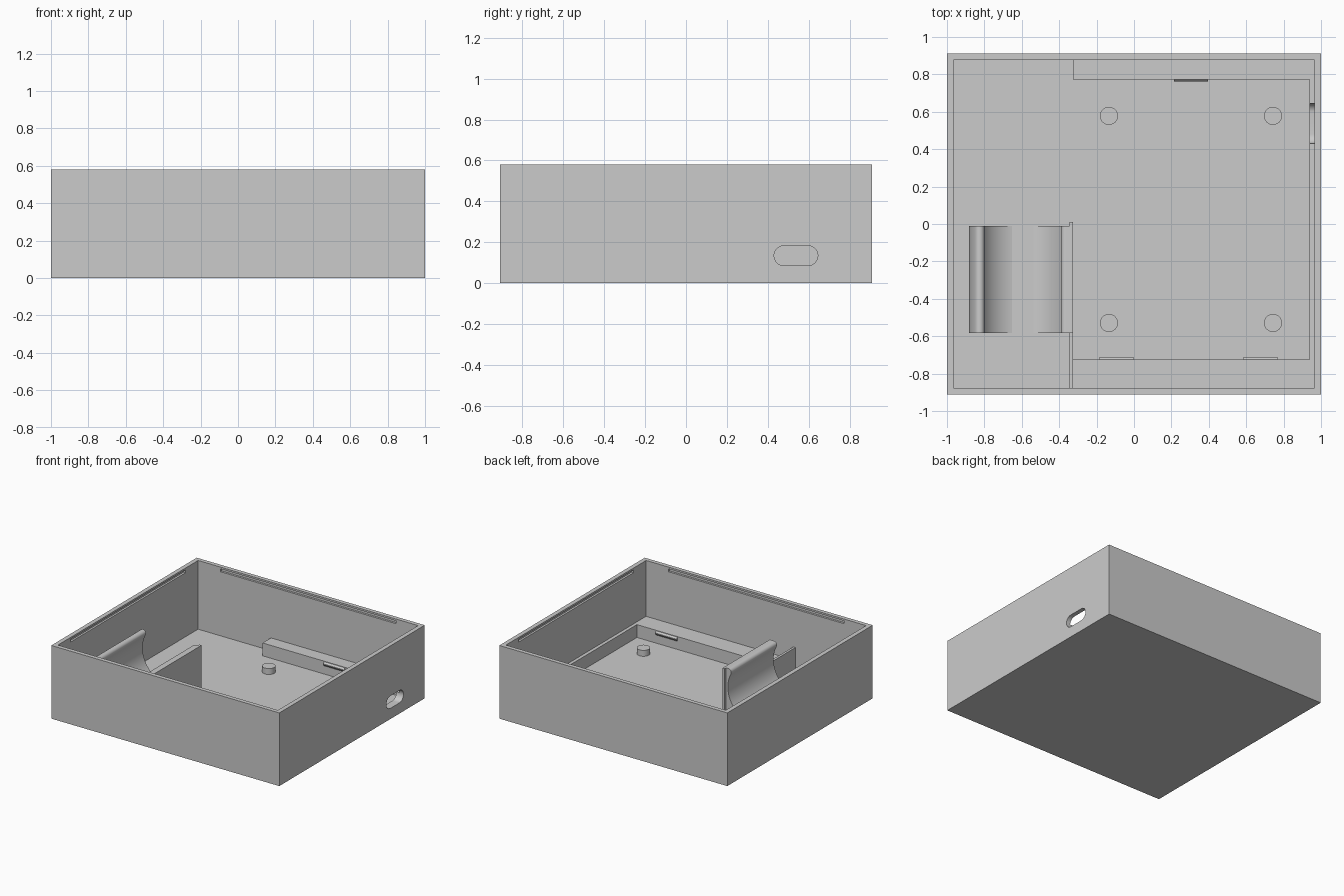
import bpy, bmesh, math
from mathutils import Vector

if "Cube" in bpy.data.objects:
    bpy.data.objects.remove(bpy.data.objects["Cube"])

grey = bpy.data.materials.new("plain_grey")
grey.diffuse_color = (0.6, 0.6, 0.6, 1)
grey.use_nodes = True
grey.node_tree.nodes["Principled BSDF"].inputs["Base Color"].default_value = grey.diffuse_color

W, D, H = 1.0, 0.911, 0.58       # outer half width, half depth, height
IW, ID, FLOOR = 0.965, 0.878, 0.035   # inner half sizes and floor level
E = 0.005                        # small embed so that parts join


def prism(name, pts, axis, a, b):
    """Extrude a 2D outline along an axis from a to b."""
    def place(p, t):
        return {"x": (t, p[0], p[1]), "y": (p[0], t, p[1]), "z": (p[0], p[1], t)}[axis]
    bm = bmesh.new()
    face = bm.faces.new([bm.verts.new(place(p, a)) for p in pts])
    ext = bmesh.ops.extrude_face_region(bm, geom=[face])
    shift = Vector(place((0, 0), b - a))
    for v in ext["geom"]:
        if isinstance(v, bmesh.types.BMVert):
            v.co += shift
    bmesh.ops.recalc_face_normals(bm, faces=bm.faces)
    mesh = bpy.data.meshes.new(name)
    bm.to_mesh(mesh)
    bm.free()
    mesh.materials.append(grey)
    ob = bpy.data.objects.new(name, mesh)
    bpy.context.collection.objects.link(ob)
    return ob


def box(name, x0, x1, y0, y1, z0, z1):
    return prism(name, [(x0, y0), (x1, y0), (x1, y1), (x0, y1)], "z", z0, z1)


def cut(ob, cutter):
    """Subtract a cutter, then remove it."""
    mod = ob.modifiers.new("cut", "BOOLEAN")
    mod.operation, mod.solver, mod.object = "DIFFERENCE", "EXACT", cutter
    bpy.context.view_layer.objects.active = ob
    bpy.ops.object.modifier_apply(modifier=mod.name)
    bpy.data.objects.remove(cutter)


def smooth(ob):
    bpy.ops.object.select_all(action="DESELECT")
    ob.select_set(True)
    bpy.context.view_layer.objects.active = ob
    bpy.ops.object.shade_smooth_by_angle(angle=math.radians(30))


def arc(cx, cz, r, a0, a1, n):
    return [(cx + r * math.cos(math.radians(a0 + (a1 - a0) * i / n)),
             cz + r * math.sin(math.radians(a0 + (a1 - a0) * i / n))) for i in range(n + 1)]


def port_cutter():
    """Rounded slot through the right wall."""
    y, z, r, half = 0.538, 0.134, 0.049, 0.058
    pts = arc(y + half, z, r, -90, 90, 16) + arc(y - half, z, r, 90, 270, 16)
    return prism("port_cutter", pts, "x", 0.9, 1.1)


# Open tray with lid grooves near the rim and a side port
tray = box("tray", -W, W, -D, D, 0, H)
cut(tray, box("cavity", -IW, IW, -ID, ID, FLOOR, H + 0.1))
for s in (-1, 1):
    y0, y1 = sorted((s * (ID - 0.05), s * (ID + 0.016)))
    cut(tray, box("groove", -0.77, 0.77, y0, y1, 0.543, 0.566))
    x0, x1 = sorted((s * (IW - 0.05), s * (IW + 0.016)))
    cut(tray, box("groove", x0, x1, -0.72, 0.72, 0.543, 0.566))
cut(tray, port_cutter())
smooth(tray)

# Ledges around the board bay
LEDGE, BAY, FRONT, BACK = 0.137, -0.326, -0.725, 0.773
box("back_ledge", BAY, IW + E, BACK, ID + E, FLOOR - E, LEDGE)
box("front_ledge", BAY, IW + E, -ID - E, FRONT, FLOOR - E, LEDGE)
side = box("side_ledge", 0.938, IW + E, FRONT, BACK, FLOOR - E, LEDGE)
cut(side, port_cutter())
smooth(side)

# Small wedge catches that hold the board
for name, x0, x1, y, s in (("back_catch", 0.214, 0.396, BACK, -1),
                           ("front_catch_left", -0.187, 0.0, FRONT, 1),
                           ("front_catch_right", 0.583, 0.77, FRONT, 1)):
    prism(name, [(y - s * E, 0.10), (y, 0.10), (y + s * 0.011, 0.115),
                 (y + s * 0.011, 0.12), (y, 0.133), (y - s * E, 0.133)], "x", x0, x1)

# Locating pegs
for x in (-0.134, 0.743):
    for y in (-0.529, 0.578):
        smooth(prism("peg", arc(x, y, 0.048, 0, 352.5, 47), "z", FLOOR - E, 0.082))

# Cradle for a round cell: two curved jaws with rounded lips
CX, CZ, R, LIP, LX = -0.595, 0.263, 0.235, 0.026, 0.231
lift = math.sqrt((R + LIP) ** 2 - LX ** 2)
tilt = math.degrees(math.atan2(lift, LX))
start = math.degrees(math.asin((FLOOR - CZ) / R))
TOP = CZ + lift + LIP
inner = arc(0, CZ, R, start, tilt, 28)
foot = (inner[0][0], FLOOR - E)
right = ([foot] + inner + arc(LX, CZ + lift, LIP, 180 + tilt, 90, 10)[1:]
         + [(BAY - CX - E, TOP), (BAY - CX - E, FLOOR - E)])
outer = R + 2 * LIP
left = ([foot] + inner + arc(LX, CZ + lift, LIP, 180 + tilt, tilt, 16)[1:]
        + arc(0, CZ, outer, tilt, 0, 8)[1:] + [(outer, FLOOR - E)])
for name, pts, s in (("cradle_right_jaw", right, 1), ("cradle_left_jaw", left, -1)):
    smooth(prism(name, [(CX + s * x, z) for x, z in pts], "y", -0.583, -0.01))

# Divider beside the cradle, lower towards the front
prism("divider", [(-ID - E, FLOOR - E), (0.01, FLOOR - E), (0.01, TOP),
                  (-0.583, TOP), (-0.583, 0.24), (-ID - E, 0.24)], "x", -0.345, BAY)
